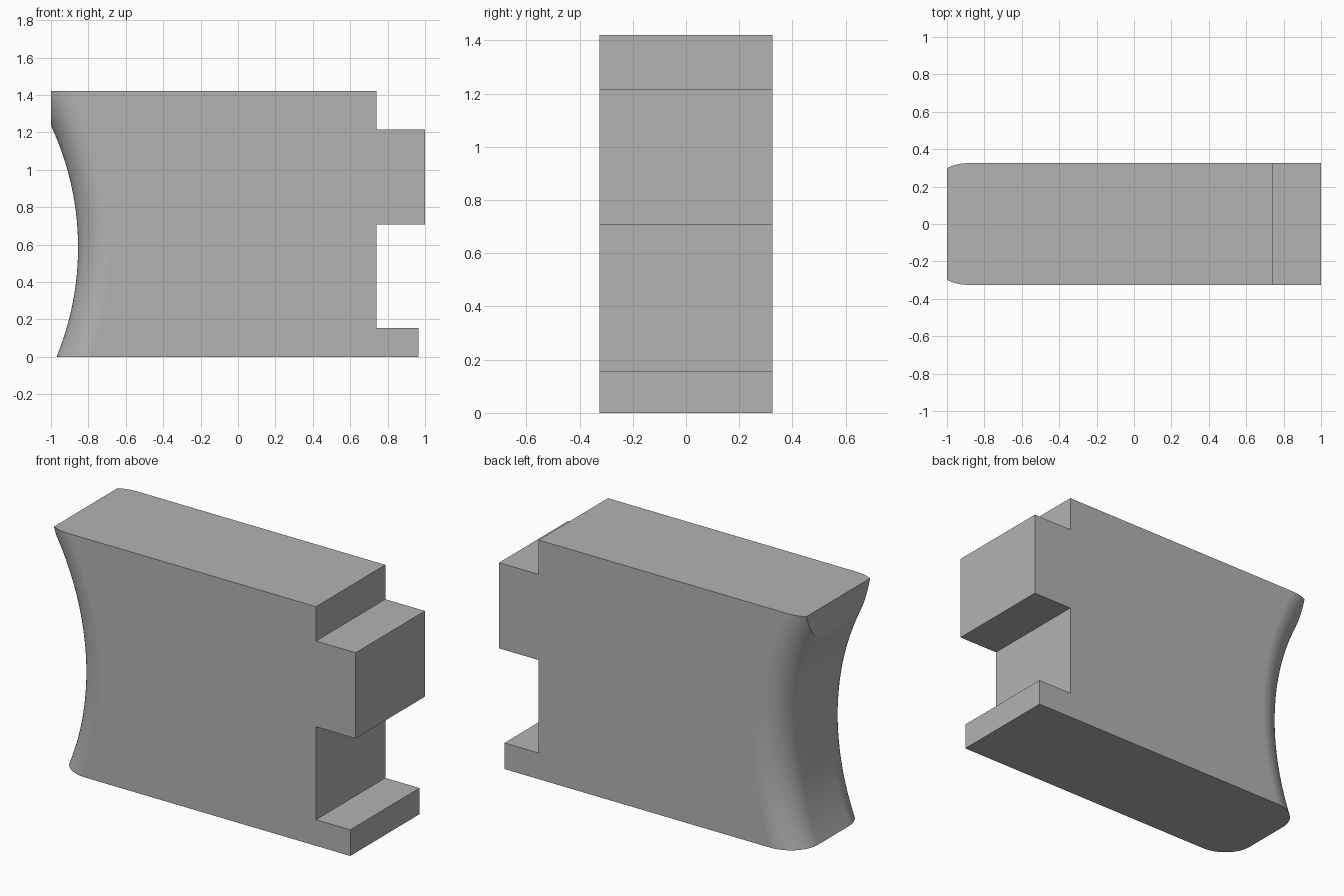
import bpy, bmesh, math

if "Cube" in bpy.data.objects:
    bpy.data.objects.remove(bpy.data.objects["Cube"], do_unlink=True)

HALF = 0.325                 # half thickness of the block
ARC_R, FILLET = 1.54, 0.18   # concave end radius and its edge rounding
AXIS_X, AXIS_Z = -2.395, 0.584


def make_object(name, bm):
    bmesh.ops.recalc_face_normals(bm, faces=bm.faces[:])
    mesh = bpy.data.meshes.new(name)
    bm.to_mesh(mesh)
    bm.free()
    obj = bpy.data.objects.new(name, mesh)
    bpy.context.collection.objects.link(obj)
    return obj


# Stepped block: side profile extruded through the thickness
profile = [(-1, 0), (0.965, 0), (0.965, 0.155), (0.74, 0.155), (0.74, 0.707),
           (1, 0.707), (1, 1.216), (0.74, 1.216), (0.74, 1.42), (-1, 1.42)]
bm = bmesh.new()
face = bm.faces.new([bm.verts.new((x, -HALF, z)) for x, z in profile])
side = bmesh.ops.extrude_face_region(bm, geom=[face])["geom"]
bmesh.ops.translate(bm, vec=(0, 2 * HALF, 0),
                    verts=[v for v in side if isinstance(v, bmesh.types.BMVert)])
block = make_object("notched_block", bm)

# Spool-shaped cutter: hollows the end and rounds its two long edges
flare = []
for i in range(15):
    a = math.pi / 2 * i / 14
    flare.append((HALF - FILLET + FILLET * math.sin(a),
                  ARC_R + FILLET * (1 - math.cos(a))))
flare.append((HALF + 0.1, ARC_R + FILLET))
spool = [(-y, r) for y, r in reversed(flare)] + flare
STEPS = 192
bm = bmesh.new()
rings = []
for y, r in spool:
    angles = [2 * math.pi * k / STEPS for k in range(STEPS)]
    rings.append([bm.verts.new((AXIS_X + r * math.cos(a), y, AXIS_Z + r * math.sin(a)))
                  for a in angles])
for lower, upper in zip(rings, rings[1:]):
    for k in range(STEPS):
        n = (k + 1) % STEPS
        bm.faces.new((lower[k], lower[n], upper[n], upper[k]))
bm.faces.new(rings[0])
bm.faces.new(rings[-1])
cutter = make_object("spool_cutter", bm)
cutter.hide_render = True

# Cut the end, then smooth only the rounded surfaces
bpy.ops.object.select_all(action="DESELECT")
bpy.context.view_layer.objects.active = block
block.select_set(True)
cut = block.modifiers.new("hollow_end", "BOOLEAN")
cut.operation, cut.solver, cut.object = "DIFFERENCE", "EXACT", cutter
bpy.ops.object.modifier_apply(modifier=cut.name)
bpy.data.objects.remove(cutter, do_unlink=True)
bpy.ops.object.shade_smooth_by_angle(angle=math.radians(20))
normals = block.modifiers.new("flat_sides", "WEIGHTED_NORMAL")
normals.keep_sharp = True

# Plain grey
grey = bpy.data.materials.new("plain_grey")
grey.use_nodes = True
colour = (0.45, 0.45, 0.45, 1)
grey.diffuse_color = colour
grey.node_tree.nodes["Principled BSDF"].inputs["Base Color"].default_value = colour
block.data.materials.clear()
block.data.materials.append(grey)
